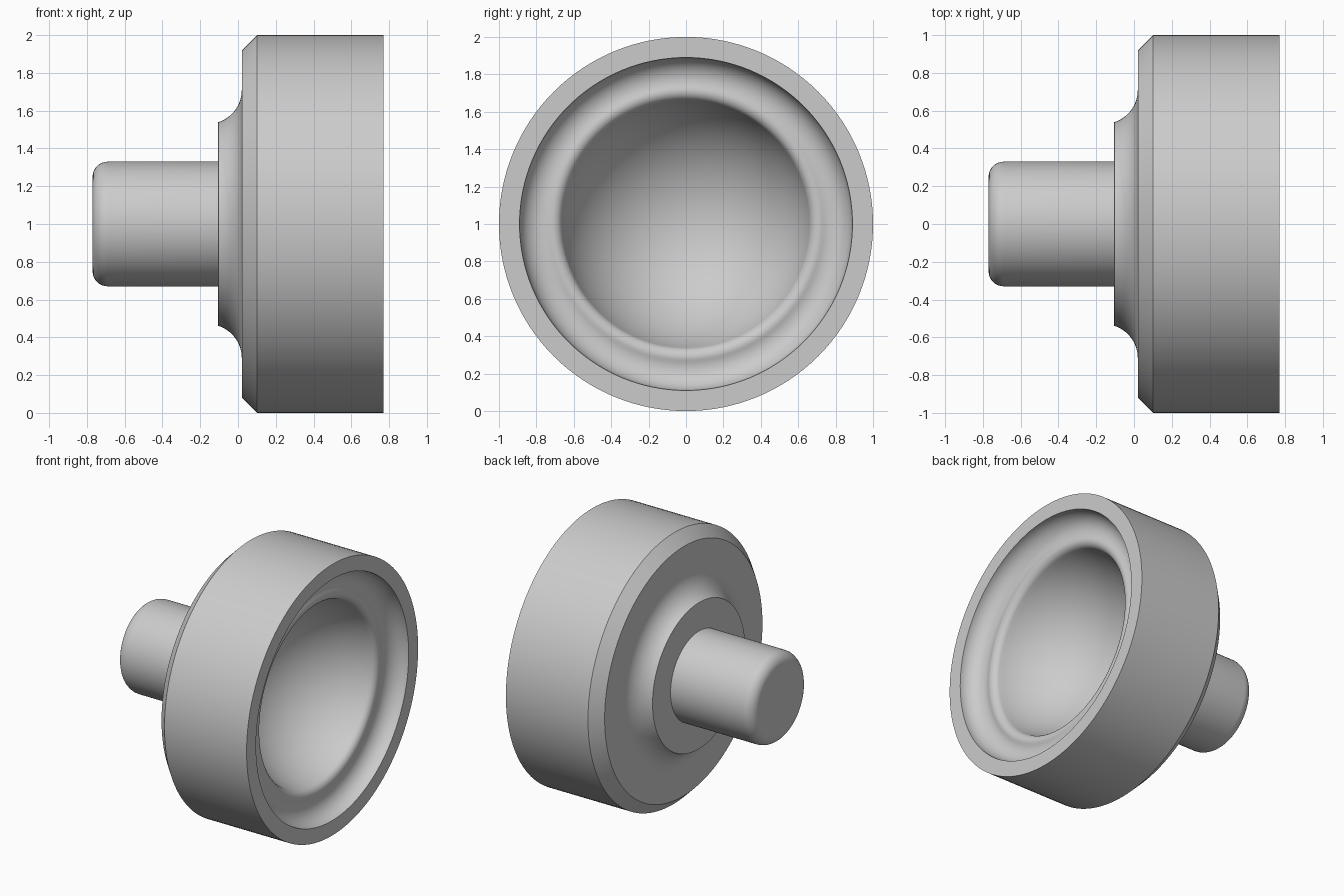
import bpy
import bmesh
from math import sin, cos, pi, radians
from mathutils import Matrix, Vector

cube = bpy.data.objects.get("Cube")
if cube:
    bpy.data.objects.remove(cube, do_unlink=True)

grey = bpy.data.materials.new("plain grey")
grey.use_nodes = True
colour = (0.6, 0.6, 0.6, 1)
grey.diffuse_color = colour
grey.node_tree.nodes["Principled BSDF"].inputs["Base Color"].default_value = colour


def arc(cx, cr, radius, start, end, steps=12):
    """Points (x, r) on an arc; angles in degrees from the +x axis."""
    return [(cx + radius * cos(radians(start + (end - start) * i / steps)),
             cr + radius * sin(radians(start + (end - start) * i / steps)))
            for i in range(steps + 1)]


def turn(name, profile, segments=128):
    """Spin an (x, r) profile about the x axis and rest it at axle height."""
    bm = bmesh.new()
    verts = [bm.verts.new((x, 0, r)) for x, r in profile]
    edges = [bm.edges.new(pair) for pair in zip(verts, verts[1:])]
    bmesh.ops.spin(bm, geom=verts + edges, cent=(0, 0, 0), axis=(1, 0, 0),
                   angle=2 * pi, steps=segments)
    bmesh.ops.remove_doubles(bm, verts=bm.verts, dist=0.0005)
    bmesh.ops.recalc_face_normals(bm, faces=bm.faces)
    bmesh.ops.transform(bm, matrix=Matrix.Translation(Vector((0, 0, 1))), verts=bm.verts)
    mesh = bpy.data.meshes.new(name)
    bm.to_mesh(mesh)
    bm.free()
    mesh.materials.append(grey)
    obj = bpy.data.objects.new(name, mesh)
    bpy.context.collection.objects.link(obj)
    bpy.ops.object.select_all(action="DESELECT")
    obj.select_set(True)
    bpy.context.view_layer.objects.active = obj
    bpy.ops.object.shade_smooth_by_angle(angle=radians(30))


# Stem with a rounded end, then the stepped back with its hollow fillet
stem = [(-0.77, 0)] + arc(-0.69, 0.25, 0.08, 180, 90, 8)
back = [(-0.105, 0.33), (-0.105, 0.54)] + arc(-0.16, 0.71, 0.18, -72, 0)
# Chamfered drum and flat front rim
drum = [(0.02, 0.92), (0.10, 1.0), (0.77, 1.0)]
# Shallow groove flowing over a rolled lip into the round bowl
tilt, steep = 19.5, 75
groove = arc(0.77, 0.77, 0.12, 90, 180 + tilt, 18)
lip = arc(0.607, 0.7126, 0.0526, tilt, -steep, 12)[1:]
lip_x, lip_r = lip[-1]
bowl_radius = lip_r / sin(radians(steep))
bowl_x = lip_x + bowl_radius * cos(radians(steep))
bowl = arc(bowl_x, 0, bowl_radius, 180 - steep, 180, 32)[1:]
turn("turned_socket", stem + back + drum + groove + lip + bowl)
